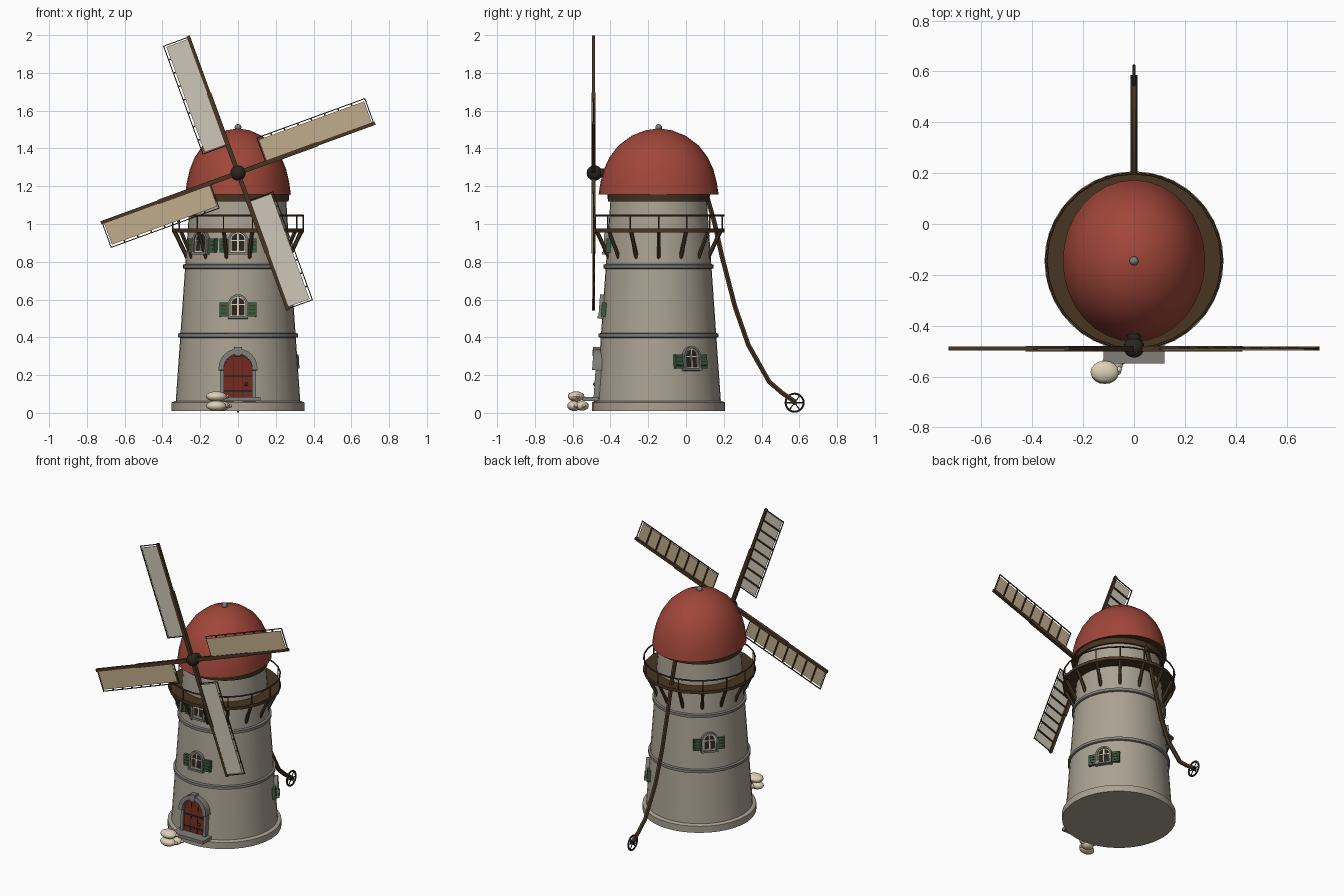
import bpy, bmesh, math
from mathutils import Matrix, Vector

if "Cube" in bpy.data.objects:
    bpy.data.objects.remove(bpy.data.objects["Cube"])

CY = -0.145                      # tower axis


def material(name, r, g, b):
    m = bpy.data.materials.new(name)
    lin = [((c / 255 + 0.055) / 1.055) ** 2.4 for c in (r, g, b)]
    m.diffuse_color = (*lin, 1)
    m.use_nodes = True
    m.node_tree.nodes["Principled BSDF"].inputs["Base Color"].default_value = m.diffuse_color
    return m


STONE = material("wall_stone", 170, 162, 147)
GREY = material("grey_stone", 128, 126, 120)
RED = material("roof_red", 160, 70, 57)
DOOR = material("door_red", 116, 42, 30)
WOOD = material("dark_wood", 72, 53, 34)
IRON = material("black_iron", 42, 38, 33)
GREEN = material("shutter_green", 52, 92, 66)
LIGHT = material("light_canvas", 206, 199, 183)
TAN = material("tan_canvas", 192, 172, 139)
CREAM = material("cream", 222, 208, 180)


def finish(name, bm, mat, M=Matrix()):
    bmesh.ops.recalc_face_normals(bm, faces=bm.faces)
    me = bpy.data.meshes.new(name)
    bm.to_mesh(me)
    bm.free()
    me.transform(M)
    me.materials.append(mat)
    ob = bpy.data.objects.new(name, me)
    bpy.context.collection.objects.link(ob)
    return ob


def boxes(name, specs, mat, M=Matrix()):
    """Each spec is x0, x1, y0, y1, z0, z1."""
    bm = bmesh.new()
    for x0, x1, y0, y1, z0, z1 in specs:
        T = Matrix.Translation(((x0 + x1) / 2, (y0 + y1) / 2, (z0 + z1) / 2))
        bmesh.ops.create_cube(bm, size=1, matrix=T @ Matrix.Diagonal((x1 - x0, y1 - y0, z1 - z0, 1)))
    return finish(name, bm, mat, M)


def prism(name, pts, y0, y1, mat, M=Matrix()):
    bm = bmesh.new()
    f = bm.faces.new([bm.verts.new((x, y0, z)) for x, z in pts])
    out = bmesh.ops.extrude_face_region(bm, geom=[f])
    for v in out["geom"]:
        if isinstance(v, bmesh.types.BMVert):
            v.co.y = y1
    return finish(name, bm, mat, M)


def lathe(name, profile, n, mat, sx=1, sy=1):
    """Spin (radius, z) points around the tower axis, capping both ends."""
    bm = bmesh.new()
    rings = []
    for r, z in profile:
        rings.append([bm.verts.new((r * sx * math.cos(i * math.tau / n),
                                    CY + r * sy * math.sin(i * math.tau / n), z)) for i in range(n)])
    for a, b in zip(rings, rings[1:]):
        for i in range(n):
            bm.faces.new((a[i], a[(i + 1) % n], b[(i + 1) % n], b[i]))
    bm.faces.new(rings[0])
    bm.faces.new(rings[-1])
    return finish(name, bm, mat)


def rods(name, pairs, r, mat, n=8):
    bm = bmesh.new()
    for a, b in pairs:
        a, b = Vector(a), Vector(b)
        M = Matrix.Translation((a + b) / 2) @ (b - a).to_track_quat('Z', 'Y').to_matrix().to_4x4()
        bmesh.ops.create_cone(bm, cap_ends=True, segments=n, radius1=r, radius2=r, depth=(b - a).length, matrix=M)
    return finish(name, bm, mat)


def ball(name, c, size, mat, u=16, v=10):
    bm = bmesh.new()
    bmesh.ops.create_uvsphere(bm, u_segments=u, v_segments=v, radius=1)
    return finish(name, bm, mat, Matrix.Translation(c) @ Matrix.Diagonal((*size, 1)))


def ring(name, loop, r, mat, closed=True):
    """Round tube along a list of points."""
    cu = bpy.data.curves.new(name, 'CURVE')
    cu.dimensions = '3D'
    cu.bevel_depth, cu.bevel_resolution, cu.use_fill_caps = r, 1, True
    sp = cu.splines.new('POLY')
    sp.points.add(len(loop) - 1)
    for p, co in zip(sp.points, loop):
        p.co = (*co, 1)
    sp.use_cyclic_u = closed
    cu.materials.append(mat)
    ob = bpy.data.objects.new(name, cu)
    bpy.context.collection.objects.link(ob)
    return ob


def polar(r, a, z):
    return (r * math.cos(a), CY + r * math.sin(a), z)


def wall_radius(z):
    return 0.334 - 0.07 * z


def on_wall(az, z):
    """Frame on the tower wall: x sideways, -y outward, z up the slope."""
    return (Matrix.Translation((0, CY, 0)) @ Matrix.Rotation(math.radians(az + 90), 4, 'Z')
            @ Matrix.Translation((0, -wall_radius(z), z)) @ Matrix.Rotation(-0.07, 4, 'X'))


def arch(r, spring, base, n=12):
    top = [(r * math.cos(math.pi * i / n), spring + r * math.sin(math.pi * i / n)) for i in range(n + 1)]
    return [(r, base)] + top + [(-r, base)]


def arch_band(r_out, r_in, spring, base):
    return arch(r_out, spring, base) + arch(r_in, spring, base)[::-1]


# Tower body, plinth and string courses
lathe("plinth", [(0.352, 0.01), (0.352, 0.055), (0.335, 0.062)], 40, STONE)
lathe("tower_wall", [(wall_radius(0.05), 0.05), (wall_radius(1.14), 1.14)], 40, STONE)
for z in (0.41, 0.775):
    r = wall_radius(z) + 0.012
    lathe("string_course", [(r - 0.012, z - 0.013), (r, z - 0.009), (r, z + 0.009), (r - 0.012, z + 0.013)], 40, GREY)

# Cap, with a timber underside
lathe("cap_curb", [(0.268, 1.12), (0.272, 1.157)], 40, WOOD)
dome = lathe("cap_dome", [(1, 1.155), (0.965, 1.225), (0.91, 1.29), (0.82, 1.352), (0.67, 1.415),
                          (0.45, 1.467), (0.22, 1.496), (0.02, 1.505)], 32, RED, 0.28, 0.318)
dome.data.materials.append(WOOD)
for f in dome.data.polygons:
    if f.normal.z < -0.5:
        f.material_index = 1
ball("finial", (0, CY, 1.511), (0.018, 0.018, 0.018), GREY, 12, 8)

# Gallery with brackets and railing
lathe("gallery_deck", [(0.35, 0.955), (0.35, 0.976)], 20, WOOD)
angles = [math.pi * 2 * i / 14 for i in range(14)]
rods("gallery_brackets", [(polar(0.335, a, 0.96), polar(0.268, a, 0.82)) for a in angles], 0.011, WOOD, 6)
rods("railing_posts", [(polar(0.345, a, 0.97), polar(0.345, a, 1.045)) for a in angles], 0.004, WOOD, 6)
ring("railing", [polar(0.345, math.tau * i / 28, 1.045) for i in range(28)], 0.005, WOOD)

# Arched windows with shutters
for az, z in ((-90, 0.51), (-90, 0.85), (-135, 0.85), (33, 0.235), (137, 0.55)):
    M = on_wall(az, z)
    prism("window_pane", arch(0.042, 0.065, 0), -0.004, 0.015, IRON, M)
    prism("window_surround", arch_band(0.052, 0.04, 0.065, -0.004), -0.02, 0.015, GREY, M)
    prism("window_frame", arch_band(0.041, 0.033, 0.065, 0), -0.012, 0.01, CREAM, M)
    boxes("window_bars", [(-0.004, 0.004, -0.011, 0.01, 0, 0.1), (-0.036, 0.036, -0.01, 0.01, 0.06, 0.066),
                          (-0.038, 0.038, -0.012, 0.01, 0, 0.008)], CREAM, M)
    boxes("window_sill", [(-0.054, 0.054, -0.024, 0.01, -0.012, 0)], GREY, M)
    boxes("shutters", [(s * 0.076 - 0.023, s * 0.076 + 0.023, -0.006, 0.02, 0, 0.074) for s in (-1, 1)], GREEN, M)
    boxes("shutter_slats", [(s * 0.076 - 0.017, s * 0.076 + 0.017, -0.009, 0, h, h + 0.006)
                            for s in (-1, 1) for h in (0.014, 0.034, 0.054)], WOOD, M)

# Door with stone surround, hood and step
M = on_wall(-90, 0.06)
prism("door", arch(0.078, 0.17, 0), -0.004, 0.02, DOOR, M)
prism("door_jambs", arch_band(0.095, 0.075, 0.17, 0), -0.016, 0.02, GREY, M)
prism("door_hood", arch_band(0.103, 0.075, 0.175, 0.165), -0.034, 0.02, GREY, M)
prism("keystone", [(-0.014, 0.24), (0.014, 0.24), (0.02, 0.288), (-0.02, 0.288)], -0.038, 0.02, GREY, M)
boxes("door_straps", [(-0.074, 0.074, -0.008, 0, h, h + 0.01) for h in (0.05, 0.13)]
      + [(x - 0.0015, x + 0.0015, -0.006, 0, 0, 0.225) for x in (-0.025, 0.025)], IRON, M)
ball("door_knob", (0.043, -0.482, 0.152), (0.01, 0.01, 0.01), GREEN, 8, 6)
boxes("door_step", [(-0.12, 0.12, -0.548, -0.46, 0.062, 0.084)], GREY)

# Sails: spar, canvas, thin frame and laths
for k in range(4):
    M = Matrix.Translation((0, -0.49, 1.27)) @ Matrix.Rotation(-math.radians(20 + 90 * k), 4, 'Y')
    boxes("sail_spar", [(0, 0.45, -0.011, 0.011, -0.012, 0.012), (0.45, 0.772, -0.008, 0.008, -0.009, 0.009)], WOOD, M)
    boxes("sail_canvas", [(0.163, 0.757, -0.007, -0.003, 0.005, 0.128)], LIGHT if k % 2 else TAN, M)
    boxes("sail_frame", [(0.155, 0.768, -0.003, 0.003, 0.138, 0.143), (0.155, 0.16, -0.003, 0.003, 0, 0.143),
                         (0.763, 0.768, -0.003, 0.003, 0, 0.143)]
          + [(x - 0.004, x + 0.004, -0.003, 0.005, 0, 0.14) for x in (0.16 + 0.0755 * i for i in range(1, 8))], WOOD, M)
ball("sail_hub", (0, -0.485, 1.27), (0.041, 0.041, 0.041), IRON)
rods("windshaft", [((0, -0.48, 1.27), (0, -0.3, 1.27))], 0.025, IRON, 12)

# Tail pole and its ground wheel
ring("tail_pole", [(0, 0.09, 1.2), (0, 0.11, 1.15), (0, 0.15, 1.01), (0, 0.19, 0.83), (0, 0.26, 0.56), (0, 0.33, 0.36),
                   (0, 0.44, 0.165), (0, 0.51, 0.105), (0, 0.575, 0.06)], 0.014, WOOD, False)
wheel = [(0, 0.575 + 0.048 * math.cos(math.tau * i / 20), 0.054 + 0.048 * math.sin(math.tau * i / 20)) for i in range(20)]
ring("wheel_rim", wheel, 0.006, IRON)
rods("wheel_spokes", [(wheel[i], wheel[i + 10]) for i in (0, 3, 7)], 0.003, IRON, 6)
rods("wheel_axle", [((-0.014, 0.575, 0.054), (0.014, 0.575, 0.054))], 0.012, IRON, 10)

# Flour sacks by the door
for c, s in (((-0.115, -0.582, 0.087), (0.056, 0.044, 0.027)), ((-0.115, -0.592, 0.037), (0.053, 0.037, 0.027)),
             ((-0.085, -0.55, 0.037), (0.042, 0.035, 0.025))):
    ball("sack", c, s, CREAM)
    ball("sack_neck", (c[0] + s[0], c[1] + 0.01, c[2]), (0.012, 0.012, 0.01), CREAM, 8, 6)

# Turn tubes into meshes and smooth the round surfaces
bpy.ops.object.select_all(action='SELECT')
bpy.context.view_layer.objects.active = dome
bpy.ops.object.convert(target='MESH')
bpy.ops.object.shade_smooth_by_angle(angle=math.radians(32))
